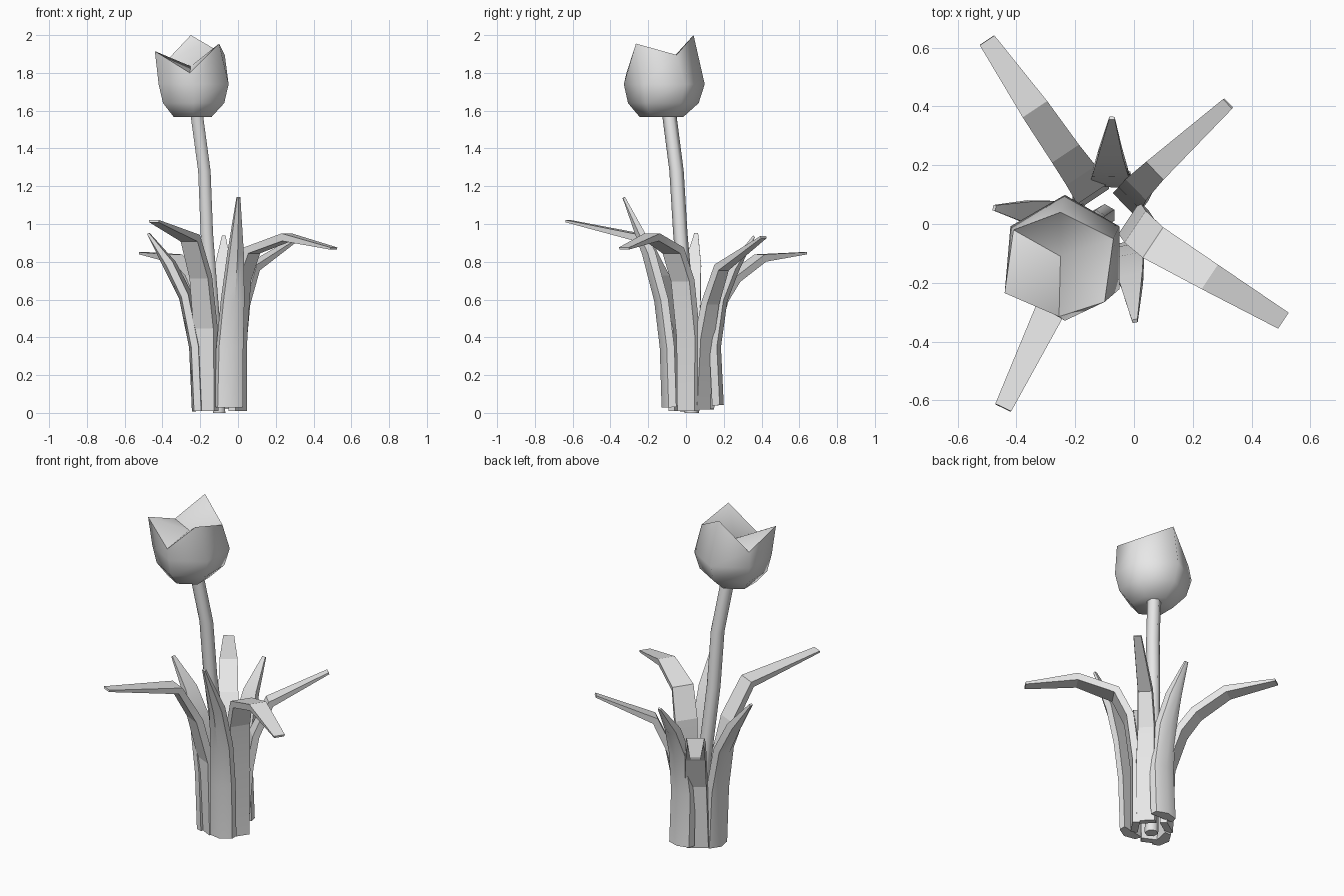
import bpy, bmesh, math
from mathutils import Vector

cube = bpy.data.objects.get("Cube")
if cube:
    bpy.data.objects.remove(cube, do_unlink=True)

grey = bpy.data.materials.new("plain_grey")
grey.use_nodes = True
GREY = (0.8, 0.8, 0.8, 1)
grey.diffuse_color = GREY
grey.node_tree.nodes["Principled BSDF"].inputs["Base Color"].default_value = GREY


def loft(name, rings, angle, tip=None):
    """Skin equal-sized rings of points into one closed mesh object."""
    bm = bmesh.new()
    loops = [[bm.verts.new(p) for p in ring] for ring in rings]
    n = len(loops[0])
    for a, b in zip(loops, loops[1:]):
        for i in range(n):
            j = (i + 1) % n
            bm.faces.new((a[i], a[j], b[j], b[i]))
    bm.faces.new(loops[0][::-1])
    if tip:
        centre = bm.verts.new(tip)
        for i in range(n):
            bm.faces.new((loops[-1][i], loops[-1][(i + 1) % n], centre))
    else:
        bm.faces.new(loops[-1])
    bmesh.ops.recalc_face_normals(bm, faces=bm.faces)
    mesh = bpy.data.meshes.new(name)
    bm.to_mesh(mesh)
    bm.free()
    obj = bpy.data.objects.new(name, mesh)
    bpy.context.collection.objects.link(obj)
    mesh.materials.append(grey)
    bpy.ops.object.select_all(action='DESELECT')
    obj.select_set(True)
    bpy.context.view_layer.objects.active = obj
    bpy.ops.object.shade_smooth_by_angle(angle=math.radians(angle))


def hexagon(centre, radius):
    return [Vector(centre) + Vector((radius * math.cos(a), radius * math.sin(a), 0))
            for a in (math.radians(30 + 60 * k) for k in range(6))]


def leaf(name, path, widths, bulge=0.0, angle=12):
    """Tapered blade along a path, thin at the tip, with an optional rounded back."""
    pts = [Vector(p) for p in path]
    reach = pts[-1] - pts[0]
    side = Vector((reach.y, -reach.x, 0)).normalized()
    last = len(pts) - 1
    rings = []
    for i, (p, w) in enumerate(zip(pts, widths)):
        t = (pts[min(i + 1, last)] - pts[max(i - 1, 0)]).normalized()
        out = t.cross(side).normalized()
        thick = 0.012 if i == last else 0.04
        swell = 0 if i == last else bulge
        s, o = side * w / 2, out * thick / 2
        rings.append([p - s - o, p + s - o, p + s * 0.9 + o,
                      p + o + out * swell, p - s * 0.9 + o])
    loft(name, rings, angle)


# Stem, leaning gently toward the bloom
stem_path = [(-.10, .03, 0), (-.13, .01, .5), (-.165, -.03, .95),
             (-.178, -.05, 1.28), (-.22, -.09, 1.59)]
loft("stem", [hexagon(p, 0.038) for p in stem_path], 70)

# Bloom: cup with three petal tips and three notches, closed by a shallow dish
rim = [(-.07, -.05, 1.895), (-.25, .04, 2.0), (-.41, -.02, 1.83),
       (-.44, -.235, 1.915), (-.255, -.315, 1.80), (-.10, -.265, 1.955)]
cup = [hexagon((-.24, -.13, 1.566), .115),
       hexagon((-.235, -.12, 1.64), .187),
       hexagon((-.235, -.115, 1.74), .214),
       rim]
loft("bloom", cup, 70, tip=(-.25, -.11, 1.835))

# Broad leaves that arch over
leaf("leaf_back_right",
     [(-.15, .10, .02), (-.15, .12, .40), (-.19, .18, .60),
      (-.24, .25, .71), (-.34, .395, .82), (-.50, .625, .845)],
     [.13, .13, .12, .11, .10, .06])
leaf("leaf_back_left",
     [(-.02, .08, .02), (0, .10, .40), (.02, .13, .58),
      (.08, .19, .77), (.32, .41, .93)],
     [.11, .11, .10, .085, .045])
leaf("leaf_front_left",
     [(0, .01, .01), (0, .01, .40), (.02, -.02, .70),
      (.075, -.07, .86), (.258, -.18, .93), (.507, -.328, .87)],
     [.12, .13, .13, .125, .10, .065])
leaf("leaf_front_right",
     [(-.17, -.05, .01), (-.175, -.06, .45), (-.20, -.13, .72),
      (-.255, -.23, .925), (-.445, -.625, 1.015)],
     [.13, .13, .12, .11, .06])

# Slender upright leaves with rounded backs
slim = [.15, .145, .125, .085, .02]
leaf("leaf_front",
     [(-.045, -.085, .03), (-.04, -.095, .35), (-.025, -.125, .60),
      (-.01, -.19, .85), (.003, -.33, 1.14)], slim, .025, 48)
leaf("leaf_right",
     [(-.20, 0, .01), (-.215, 0, .35), (-.27, .02, .62),
      (-.355, .04, .79), (-.475, .055, .95)], slim, .025, 48)
leaf("leaf_back",
     [(-.08, .16, .04), (-.08, .145, .35), (-.08, .18, .60),
      (-.08, .245, .77), (-.075, .36, .935)], slim, .02, 48)
